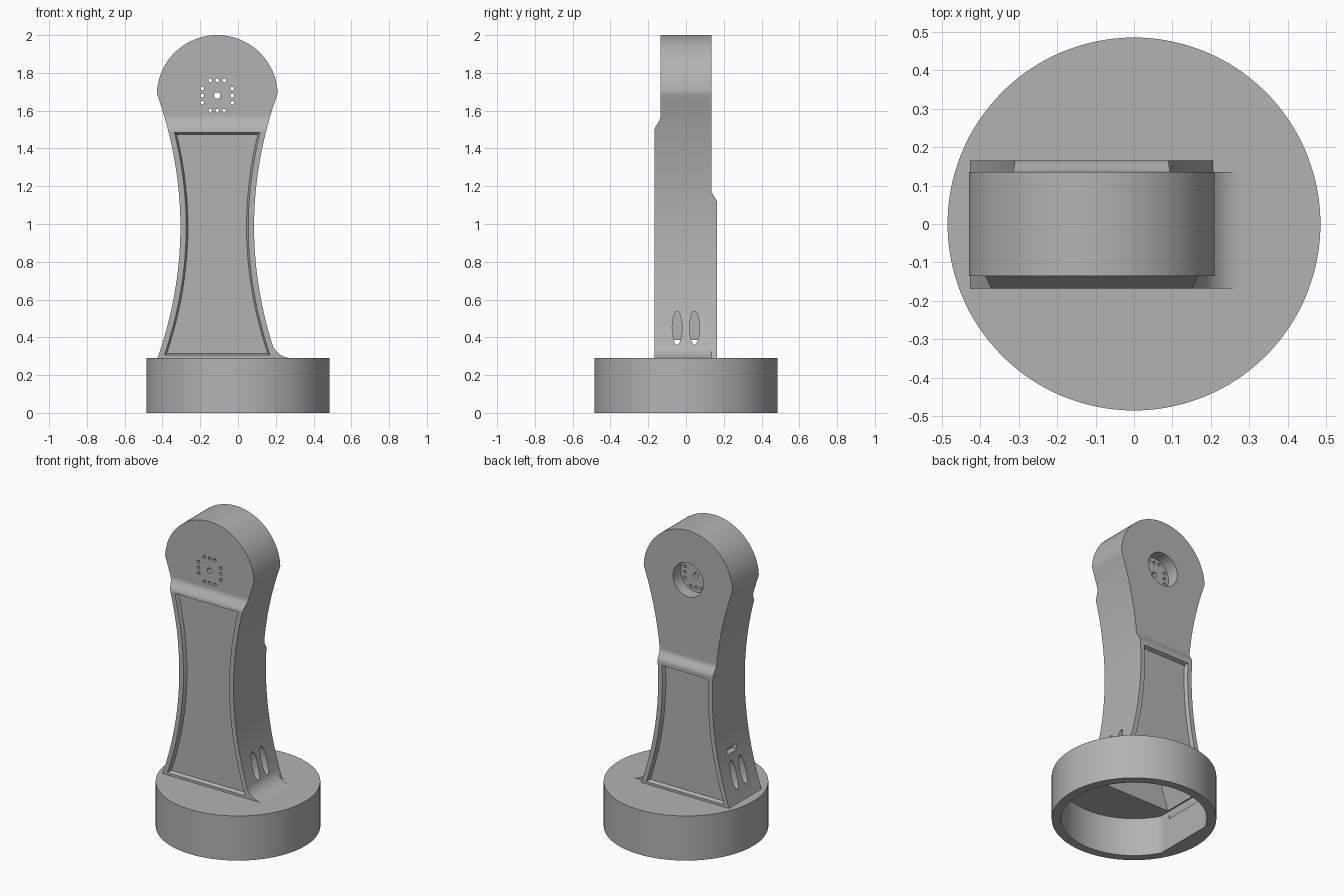
import bpy, bmesh, math
from mathutils import Vector

old = bpy.data.objects.get("Cube")
if old:
    bpy.data.objects.remove(old, do_unlink=True)

grey = bpy.data.materials.new("plain grey")
grey.use_nodes = True
COLOUR = (0.45, 0.45, 0.45, 1)
grey.diffuse_color = COLOUR
grey.node_tree.nodes["Principled BSDF"].inputs["Base Color"].default_value = COLOUR

CX, HEAD_Z, HEAD_R = -0.11, 1.68, 0.32     # head centre and radius
WAIST_Z, WAIST = 0.985, 0.195              # narrowest height and half width
BASE_TOP = 0.29


def loft(name, ring_a, ring_b):
    """Solid between two matching rings of points."""
    bm = bmesh.new()
    a = [bm.verts.new(p) for p in ring_a]
    b = [bm.verts.new(p) for p in ring_b]
    bm.faces.new(a)
    bm.faces.new(b[::-1])
    n = len(a)
    for i in range(n):
        bm.faces.new((a[i], b[i], b[(i + 1) % n], a[(i + 1) % n]))
    bmesh.ops.recalc_face_normals(bm, faces=bm.faces)
    mesh = bpy.data.meshes.new(name)
    bm.to_mesh(mesh)
    bm.free()
    mesh.materials.append(grey)
    ob = bpy.data.objects.new(name, mesh)
    bpy.context.collection.objects.link(ob)
    return ob


def prism(name, pts, axis, lo, hi):
    """Extrude a 2D outline along an axis (0, 1 or 2)."""
    def ring(d):
        return [Vector(p[:axis] + (d,) + p[axis:]) for p in pts]
    return loft(name, ring(lo), ring(hi))


def oval(cx, cy, rx, ry, n):
    return [(cx + rx * math.cos(2 * math.pi * i / n),
             cy + ry * math.sin(2 * math.pi * i / n)) for i in range(n)]


def half_width(z, inset=0.0):
    return WAIST + (z - WAIST_Z) ** 2 / 4.0 - inset


def waisted(z0, z1, inset, n=32):
    """Closed x-z outline with two concave sides."""
    zs = [z0 + (z1 - z0) * i / n for i in range(n + 1)]
    return ([(CX + half_width(z, inset), z) for z in zs]
            + [(CX - half_width(z, inset), z) for z in reversed(zs)])


def combine(target, tool, operation):
    mod = target.modifiers.new("combine", 'BOOLEAN')
    mod.operation, mod.object, mod.solver = operation, tool, 'EXACT'
    bpy.context.view_layer.objects.active = target
    bpy.ops.object.modifier_apply(modifier=mod.name)
    bpy.data.objects.remove(tool, do_unlink=True)


def smooth(ob):
    bpy.ops.object.select_all(action='DESELECT')
    ob.select_set(True)
    bpy.context.view_layer.objects.active = ob
    bpy.ops.object.shade_smooth_by_angle(angle=math.radians(30))


# Arm silhouette: concave sides below a round head
N = 40
sides = waisted(BASE_TOP, HEAD_Z, 0, N)
head = [(CX + HEAD_R * math.cos(math.pi * i / 64), HEAD_Z + HEAD_R * math.sin(math.pi * i / 64))
        for i in range(1, 64)]
arm = prism("arm", sides[:N + 1] + head + sides[N + 1:], 1, -0.3, 0.3)


# Arm thickness: thick lower body easing into the thinner head on each face
def ease(y0, z0, y1, z1, n=10):
    return [(y0 + (y1 - y0) * (1 - math.cos(math.pi * i / n)) / 2,
             z0 + (z1 - z0) * i / n) for i in range(n + 1)]


depth = ([(-0.168, 0.2), (0.165, 0.2)] + ease(0.165, 1.11, 0.135, 1.18)
         + [(0.135, 2.1), (-0.135, 2.1)] + ease(-0.135, 1.57, -0.168, 1.49))
combine(arm, prism("depth_cutter", depth, 0, -1, 1), 'INTERSECT')

# Rounded foot on the left side
curve = [(0.285 + 0.112 * math.cos(math.radians(a)), 0.402 + 0.112 * math.sin(math.radians(a)))
         for a in range(190, 271, 8)]
combine(arm, prism("foot", [(0.1, BASE_TOP), (0.1, 0.39)] + curve, 1, -0.168, 0.135), 'UNION')

# Recessed panels, front and back, with sloping rims
for side, face, top in ((-1, 0.168, 1.485), (1, 0.165, 1.09)):
    outer = waisted(0.305, top, 0.03)
    inner = waisted(0.315, top - 0.01, 0.04)
    rings = [[Vector((x, side * y, z)) for x, z in pts]
             for pts, y in ((outer, face + 0.001), (inner, face - 0.022))]
    combine(arm, loft("panel_cutter", *rings), 'DIFFERENCE')

# Motor socket in the back of the head and the screw holes through it
combine(arm, prism("socket_cutter", oval(CX, HEAD_Z, 0.11, 0.11, 48), 1, 0.055, 0.3), 'DIFFERENCE')
holes = [(0, 0, 0.017)]
for s in (-1, 1):
    for t in (-0.037, 0, 0.037):
        holes += [(t, s * 0.08, 0.01), (s * 0.08, t, 0.01)]
for x, z, r in holes:
    combine(arm, prism("hole_cutter", oval(CX + x, HEAD_Z + z, r, r, 12), 1, -0.3, 0.3), 'DIFFERENCE')

# Oval vents on both sides and a small slot on the right
for lo, hi in ((0.105, 0.3), (-0.6, -0.325)):
    for y in (-0.047, 0.045):
        combine(arm, prism("vent_cutter", oval(y, 0.45, 0.026, 0.088, 32), 0, lo, hi), 'DIFFERENCE')
slot = [(-0.03, 0.58), (0.07, 0.58), (0.07, 0.615), (-0.03, 0.615)]
combine(arm, prism("slot_cutter", slot, 0, -0.6, -0.31), 'DIFFERENCE')

# Round base, hollow underneath with one flat inner wall
base = prism("base", oval(0, 0, 0.485, 0.485, 128), 2, 0, BASE_TOP)
room = [(max(x, -0.38), y) for x, y in oval(0, 0, 0.43, 0.43, 128)]
combine(base, prism("room_cutter", room, 2, -0.1, 0.25), 'DIFFERENCE')

# Cable space opening from the base up into the arm
for part in (base, arm):
    combine(part, prism("cable_cutter", waisted(0.2, 1.05, 0.07), 1, -0.13, 0.125), 'DIFFERENCE')

for part in (arm, base):
    smooth(part)
